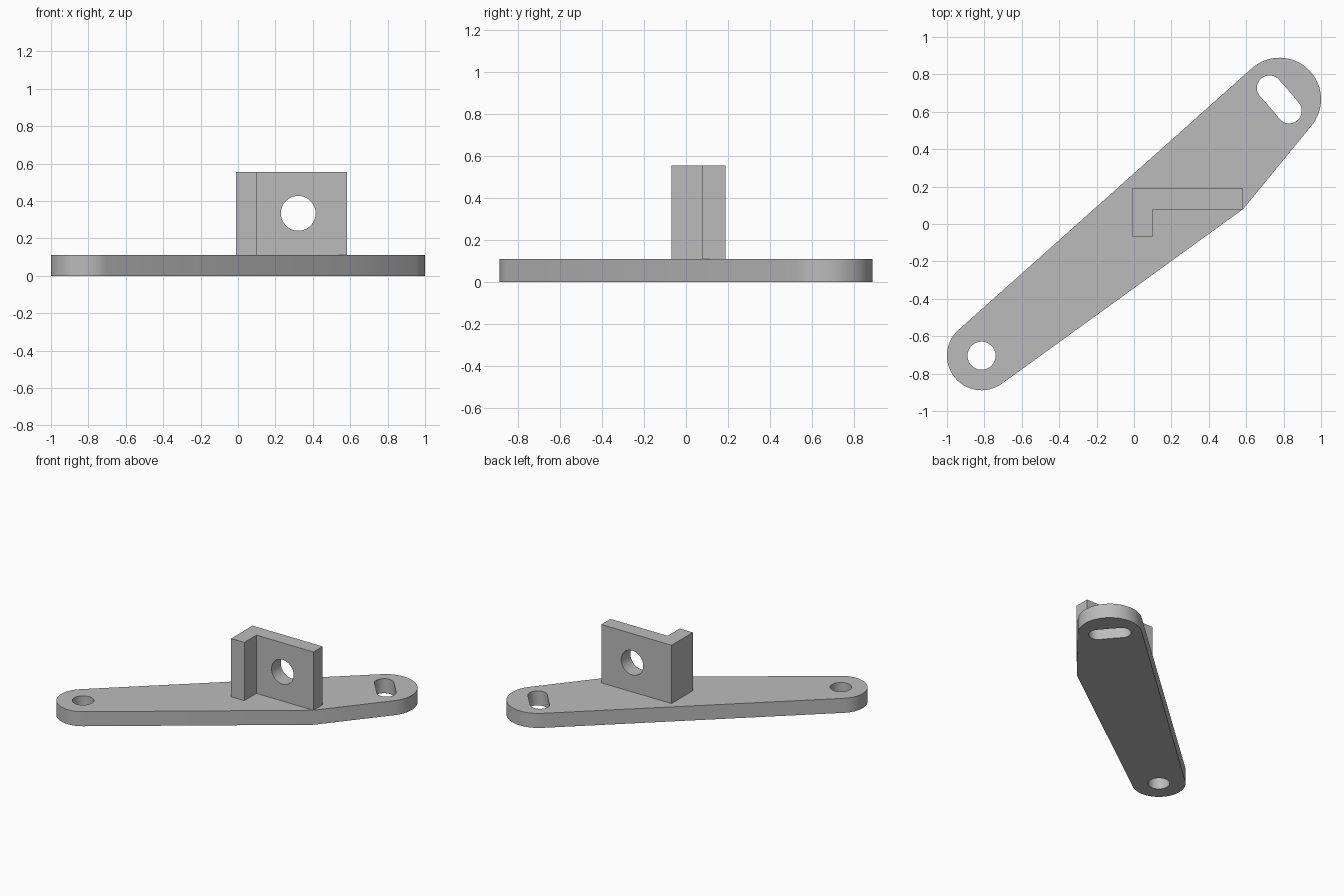
import bpy, bmesh
from math import sin, cos, atan2, acos, pi, hypot
from mathutils import Vector, Matrix

cube = bpy.data.objects.get("Cube")
if cube:
    bpy.data.objects.remove(cube)

grey = bpy.data.materials.new("plain_grey")
grey.use_nodes = True
colour = (0.5, 0.5, 0.5, 1)
grey.diffuse_color = colour
grey.node_tree.nodes["Principled BSDF"].inputs["Base Color"].default_value = colour

THICK = 0.111
HEIGHT = 0.556
PIVOT = Vector((-0.815, -0.704))
SLOT = Vector((0.778, 0.667))
CORNER = Vector((0.584, 0.08))


def arc(c, r, a0, a1, n):
    """Points on an arc from angle a0 to a1."""
    return [Vector((c[0] + r * cos(a0 + (a1 - a0) * i / n),
                    c[1] + r * sin(a0 + (a1 - a0) * i / n))) for i in range(n + 1)]


def circle(c, r, n=64):
    return arc(c, r, 0, 2 * pi, n)[:-1]


def tangent(c0, r0, c1, r1):
    """Outward normal angle of the right-hand tangent going from c0 to c1."""
    d = c1 - c0
    return atan2(d.y, d.x) - acos((r0 - r1) / hypot(d.x, d.y))


def prism(name, loops, z0, z1):
    """Extrude an outline, with optional hole outlines, from z0 to z1."""
    bm = bmesh.new()
    edges = []
    for loop in loops:
        vs = [bm.verts.new((p[0], p[1], z0)) for p in loop]
        edges += [bm.edges.new((v, vs[i - 1])) for i, v in enumerate(vs)]
    bmesh.ops.triangle_fill(bm, edges=edges, use_beauty=True)
    top = bmesh.ops.extrude_face_region(bm, geom=bm.faces[:], use_keep_orig=True)["geom"]
    bmesh.ops.translate(bm, vec=(0, 0, z1 - z0),
                        verts=[g for g in top if isinstance(g, bmesh.types.BMVert)])
    bmesh.ops.recalc_face_normals(bm, faces=bm.faces[:])
    mesh = bpy.data.meshes.new(name)
    bm.to_mesh(mesh)
    bm.free()
    mesh.materials.append(grey)
    ob = bpy.data.objects.new(name, mesh)
    bpy.context.collection.objects.link(ob)
    return ob


def smooth(ob):
    bpy.ops.object.select_all(action='DESELECT')
    ob.select_set(True)
    bpy.context.view_layer.objects.active = ob
    bpy.ops.object.shade_smooth_by_angle(angle=pi / 6)


# Arm plate: two rounded ends joined by tangents, with one pointed corner
R_PIVOT, R_SLOT = 0.185, 0.222
low = tangent(PIVOT, R_PIVOT, CORNER, 0)
right = tangent(CORNER, 0, SLOT, R_SLOT)
back = tangent(SLOT, R_SLOT, PIVOT, R_PIVOT) % (2 * pi)
outline = ([CORNER] + arc(SLOT, R_SLOT, right, back, 40)
           + arc(PIVOT, R_PIVOT, back, low % (2 * pi), 40))

# Slot follows an arc about the pivot hole
d = SLOT - PIVOT
reach, mid, half, r = d.length, atan2(d.y, d.x), 0.0385, 0.067
a, b = mid - half, mid + half
end_a = PIVOT + reach * Vector((cos(a), sin(a)))
end_b = PIVOT + reach * Vector((cos(b), sin(b)))
slot = (arc(PIVOT, reach + r, a, b, 6)[:-1] + arc(end_b, r, b, b + pi, 24)[:-1]
        + arc(PIVOT, reach - r, b, a, 6)[:-1] + arc(end_a, r, a + pi, a + 2 * pi, 24)[:-1])
smooth(prism("arm_plate", [outline, circle(PIVOT, 0.075), slot], 0, THICK))

# L-shaped upright bracket
x0, x1, y0, y1 = -0.01, 0.583, -0.068, 0.189
profile = [(x0, y0), (x0 + THICK, y0), (x0 + THICK, y1 - THICK),
           (x1, y1 - THICK), (x1, y1), (x0, y1)]
bracket = prism("upright_bracket", [profile], THICK, HEIGHT)

# Round hole through the wide bracket wall
cutter = prism("hole_cutter", [circle((0, 0), 0.093)], -0.2, 0.2)
cutter.hide_render = True
cutter.matrix_world = Matrix.Translation((0.322, 0.13, 0.334)) @ Matrix.Rotation(pi / 2, 4, 'X')
cut = bracket.modifiers.new("hole", 'BOOLEAN')
cut.object = cutter
cut.solver = 'EXACT'
bpy.context.view_layer.objects.active = bracket
bpy.ops.object.modifier_apply(modifier=cut.name)
bpy.data.objects.remove(cutter)
smooth(bracket)
